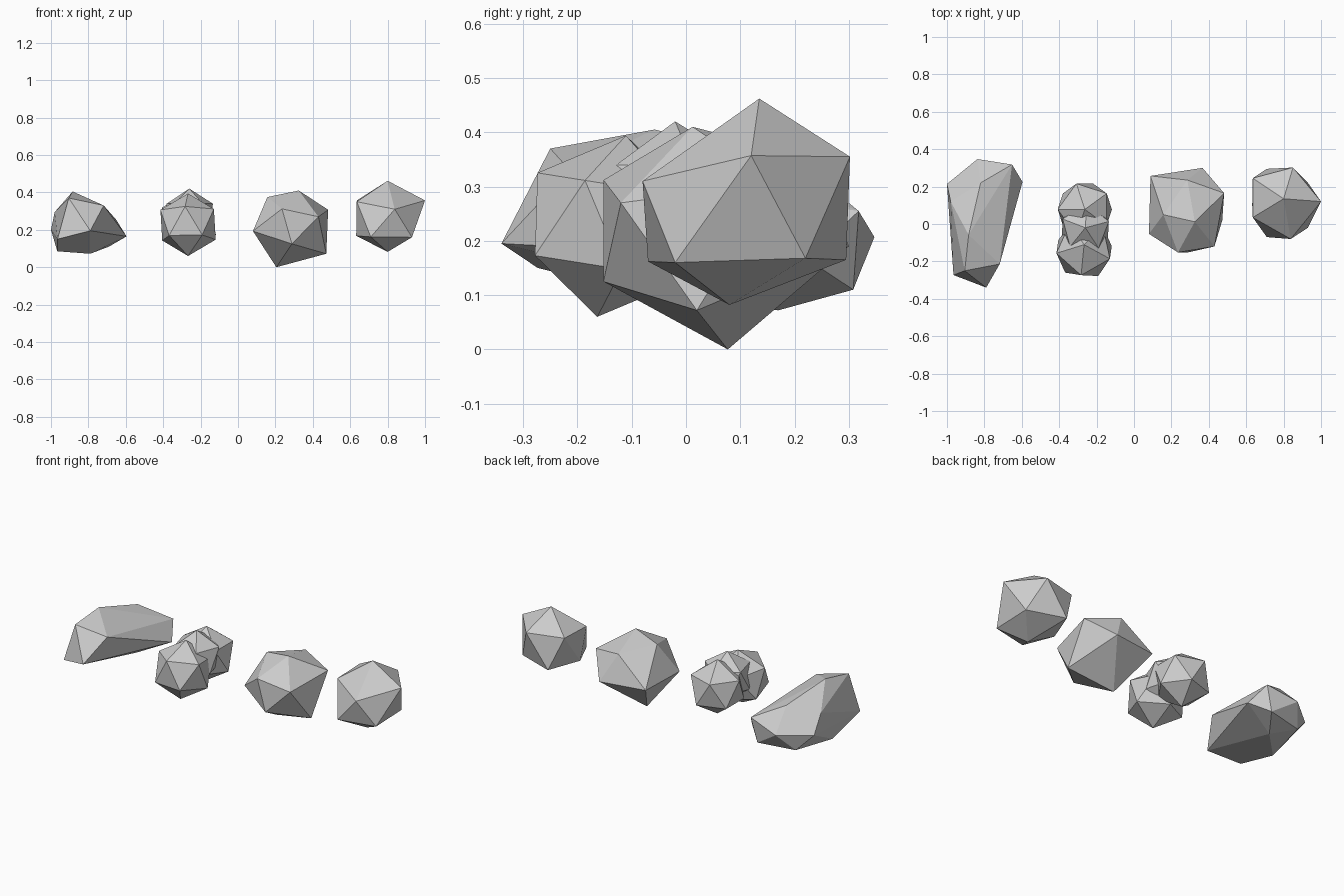
import bpy, bmesh
from math import radians
from mathutils import Matrix, Vector

if "Cube" in bpy.data.objects:
    bpy.data.objects.remove(bpy.data.objects["Cube"])


def finish(name, bm):
    bmesh.ops.recalc_face_normals(bm, faces=bm.faces)
    me = bpy.data.meshes.new(name)
    bm.to_mesh(me)
    bm.free()
    ob = bpy.data.objects.new(name, me)
    bpy.context.collection.objects.link(ob)
    return ob


def hull_rock(name, corners):
    """Faceted rock wrapped around a few corner points."""
    bm = bmesh.new()
    for c in corners:
        bm.verts.new(c)
    bmesh.ops.convex_hull(bm, input=bm.verts)
    loose = [v for v in bm.verts if not v.link_faces]
    bmesh.ops.delete(bm, geom=loose, context='VERTS')
    return finish(name, bm)


def ball_rock(name, centre, radius, tilt, turn):
    """Twenty-sided rock, turned about z then tilted about x."""
    bm = bmesh.new()
    m = (Matrix.Translation(Vector(centre))
         @ Matrix.Rotation(radians(tilt), 4, 'X')
         @ Matrix.Rotation(radians(turn), 4, 'Z'))
    bmesh.ops.create_icosphere(bm, subdivisions=1, radius=radius, matrix=m)
    return finish(name, bm)


# Long boulder
hull_rock("long_rock", [
    (-.79, -.34, .195), (-.965, -.273, .15), (-.905, -.25, .37),
    (-.718, -.214, .33), (-.884, -.058, .405), (-.82, .22, .335),
    (-.652, .318, .255), (-.837, .347, .207), (-.596, .225, .165),
    (-1.0, .214, .20), (-.98, .12, .295), (-.91, .26, .105),
    (-.966, -.01, .085), (-.79, .17, .072), (-.69, .308, .11)])

# Clustered rock: two stones with a lump wedged between
ball_rock("cluster_front", (-.267, -.137, .227), .169, -9, -24)
ball_rock("cluster_back", (-.263, .078, .245), .162, 0, 36)
ball_rock("cluster_middle", (-.26, -.02, .275), .145, 0, 15)

# Large rock
hull_rock("large_rock", [
    (.325, .012, .41), (.235, -.152, .312), (.43, -.12, .27),
    (.482, .165, .307), (.285, .235, .352), (.157, .05, .375),
    (.205, .077, 0), (.288, -.152, .125), (.472, .02, .072),
    (.366, .30, .19), (.088, .257, .195), (.08, -.053, .193)])

# Small rock
hull_rock("small_rock", [
    (.80, .135, .462), (.838, -.08, .31), (1.0, .12, .357),
    (.85, .302, .355), (.635, .245, .357), (.635, .035, .35),
    (.93, -.02, .16), (.93, .22, .168), (.71, .295, .165),
    (.632, .10, .168), (.71, -.07, .162), (.80, .08, .082)])
